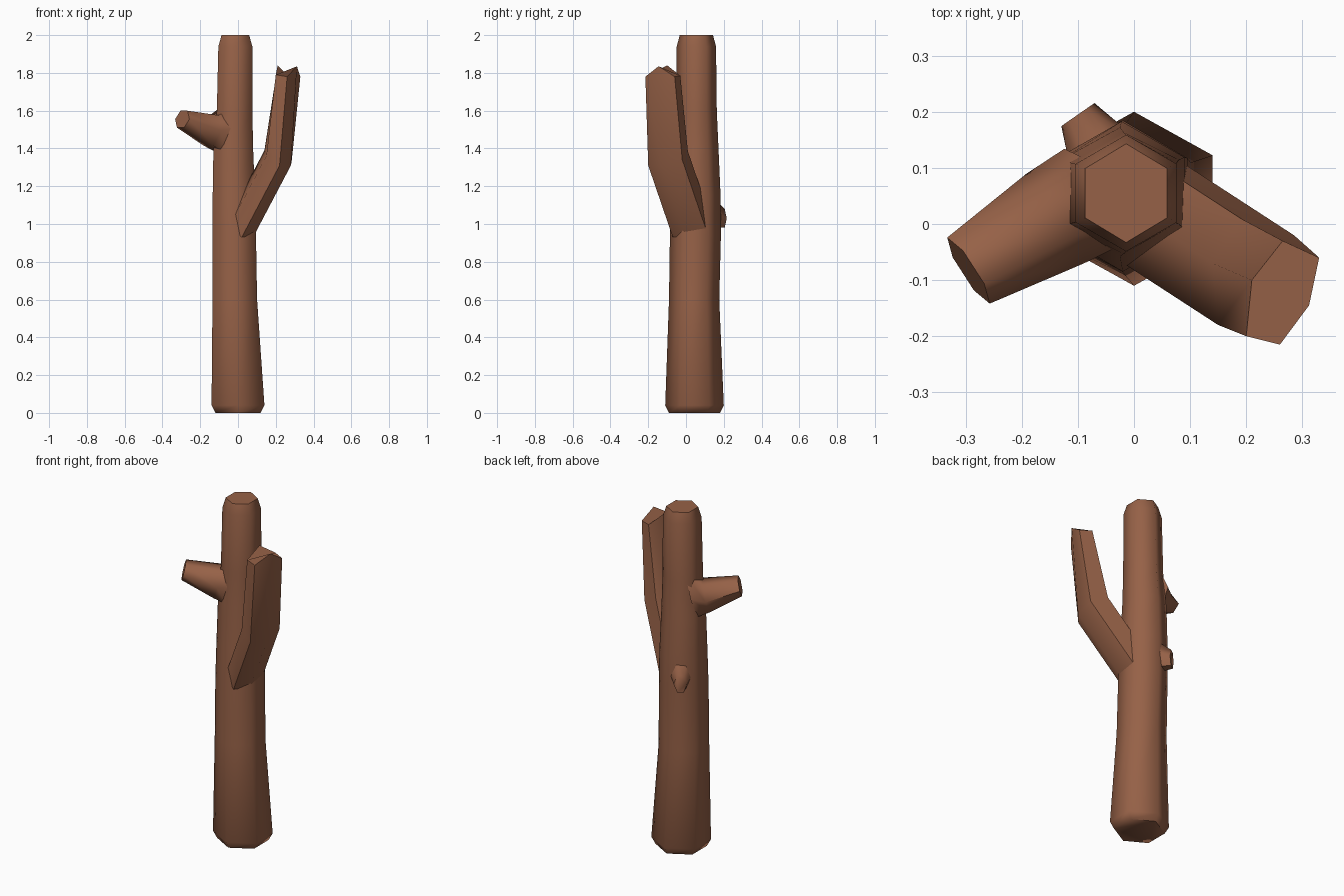
import bpy, bmesh, math
from mathutils import Vector

if "Cube" in bpy.data.objects:
    bpy.data.objects.remove(bpy.data.objects["Cube"])

bark = bpy.data.materials.new("brown bark")
bark.diffuse_color = (0.305, 0.12, 0.063, 1)
bark.use_nodes = True
bark.node_tree.nodes["Principled BSDF"].inputs["Base Color"].default_value = bark.diffuse_color


def hexagon(c, s, u, rs, ru, turn=0):
    """Six points around c, spread along the axes s and u."""
    c, s, u = Vector(c), Vector(s).normalized(), Vector(u).normalized()
    return [c + s * rs * math.cos(a) + u * ru * math.sin(a)
            for a in (math.radians(turn + 60 * k) for k in range(6))]


def loft(name, rings):
    """Closed tube through a list of six-point rings."""
    bm = bmesh.new()
    loops = [[bm.verts.new(p) for p in r] for r in rings]
    for a, b in zip(loops, loops[1:]):
        for i in range(6):
            j = (i + 1) % 6
            bm.faces.new((a[i], a[j], b[j], b[i]))
    bm.faces.new(loops[0])
    bm.faces.new(loops[-1])
    bmesh.ops.recalc_face_normals(bm, faces=bm.faces)
    me = bpy.data.meshes.new(name)
    bm.to_mesh(me)
    bm.free()
    me.materials.append(bark)
    ob = bpy.data.objects.new(name, me)
    bpy.context.collection.objects.link(ob)
    bpy.ops.object.select_all(action='DESELECT')
    ob.select_set(True)
    bpy.context.view_layer.objects.active = ob
    bpy.ops.object.shade_smooth_by_angle(angle=math.radians(65))
    return ob


# Trunk: centre x, centre y, height, half width in x, half depth in y
trunk = [
    (0, .045, 0, .12, .135), (0, .045, .04, .14, .155),
    (-.017, .043, .6, .118, .133), (-.02, .05, .95, .115, .135),
    (-.022, .055, 1.15, .112, .128), (-.025, .057, 1.4, .105, .115),
    (-.018, .055, 1.6, .094, .108), (-.014, .055, 1.94, .09, .104),
    (-.014, .055, 2, .073, .088),
]
loft("trunk", [hexagon((x, y, z), (1, 0, 0), (0, 1, 0), w / .866, d, 30)
               for x, y, z, w, d in trunk])

# Tall bent branch: root inside the trunk, elbow, and ridged tip
elbow = [Vector(p) for p in (
    (.14, -.07, 1.39), (.19, .01, 1.385), (.285, -.02, 1.34),
    (.28, -.13, 1.31), (.22, -.2, 1.31), (.15, -.18, 1.36))]
tip = [Vector(p) for p in (
    (.21, -.1, 1.84), (.265, -.03, 1.785), (.33, -.06, 1.78),
    (.312, -.145, 1.835), (.26, -.215, 1.78), (.2, -.2, 1.79))]
root = [p + Vector((-.2, .13, -.38)) for p in elbow]
loft("tall_branch", [root, elbow, tip])

# Short side branch with a flared root
side, up = (.54, -.84, 0), (.2, .13, .97)
loft("short_branch", [
    hexagon((-.07, .05, 1.51), side, up, .1, .15),
    hexagon((-.14, .01, 1.495), side, up, .095, .095),
    hexagon((-.295, -.083, 1.555), side, up, .07, .053)])

# Broken stub on the back
side, up = (.82, .57, 0), (0, 0, 1)
loft("back_stub", [
    hexagon((-.05, .11, 1.07), side, up, .07, .1),
    hexagon((-.1, .195, 1.03), side, up, .036, .056)])
